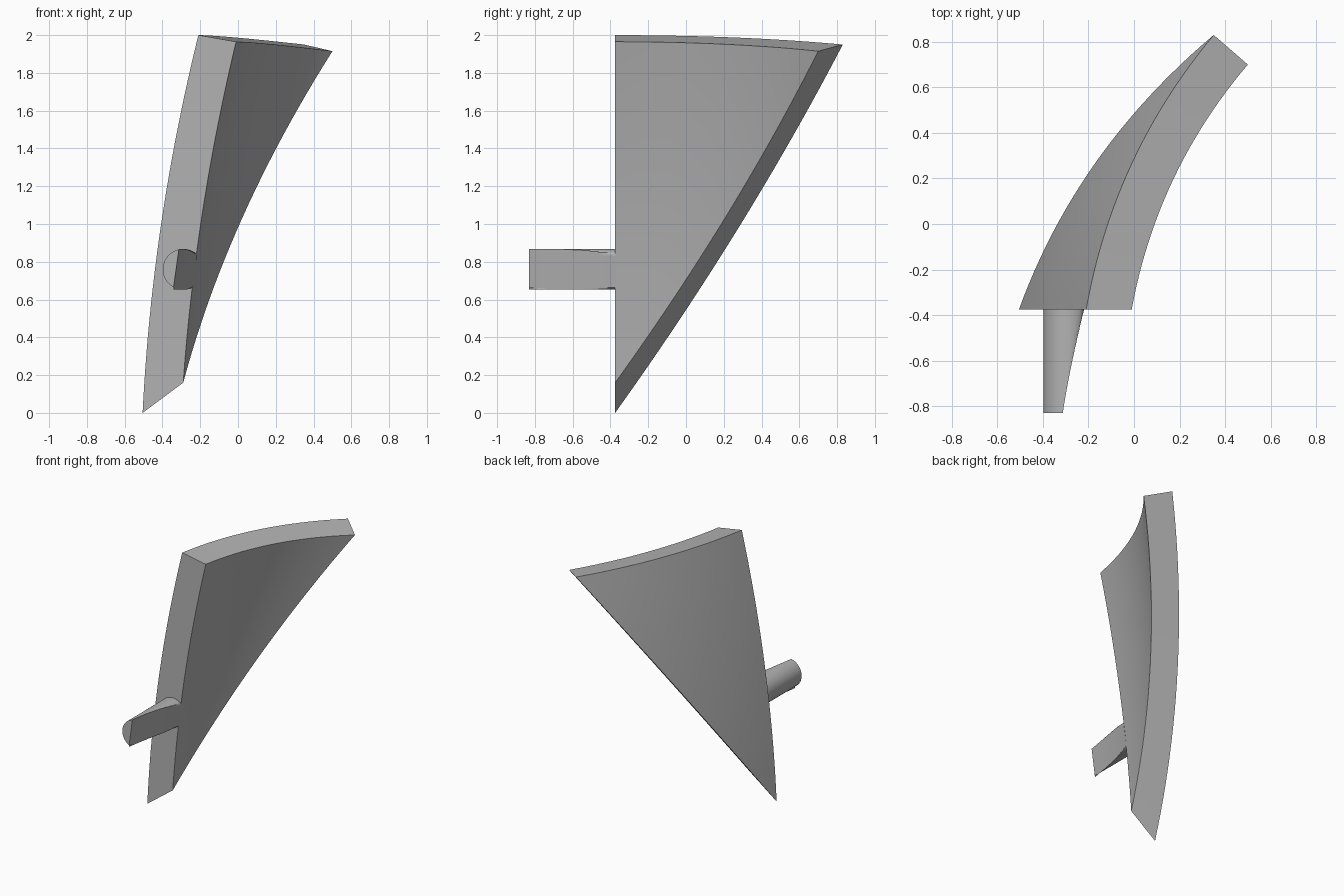
import bpy, bmesh, math
from mathutils import Vector

cube = bpy.data.objects.get("Cube")
if cube:
    bpy.data.objects.remove(cube, do_unlink=True)

# Single plain grey
grey = bpy.data.materials.new("plain_grey")
grey.use_nodes = True
GREY = (0.45, 0.45, 0.45, 1.0)
grey.diffuse_color = GREY
grey.node_tree.nodes["Principled BSDF"].inputs["Base Color"].default_value = GREY


def finish(name, bm):
    bmesh.ops.recalc_face_normals(bm, faces=bm.faces[:])
    mesh = bpy.data.meshes.new(name)
    bm.to_mesh(mesh)
    bm.free()
    mesh.materials.append(grey)
    obj = bpy.data.objects.new(name, mesh)
    bpy.context.collection.objects.link(obj)
    bpy.ops.object.select_all(action='DESELECT')
    obj.select_set(True)
    bpy.context.view_layer.objects.active = obj
    bpy.ops.object.shade_smooth_by_angle(angle=math.radians(30))
    return obj


N = 24  # divisions along each side of the curved triangle


def curved_triangle(bm, corners, mids):
    """Quadratic patch through three corners and three edge midpoints (AB, BC, CA)."""
    a, b, c = map(Vector, corners)
    ab, bc, ca = map(Vector, mids)
    ab, bc, ca = 2*ab - (a + b)/2, 2*bc - (b + c)/2, 2*ca - (c + a)/2
    grid = {}
    for i in range(N + 1):
        for j in range(N + 1 - i):
            u, v = i / N, j / N
            w = 1 - u - v
            grid[i, j] = bm.verts.new(u*u*a + v*v*b + w*w*c
                                      + 2*u*v*ab + 2*v*w*bc + 2*w*u*ca)
    for i in range(N):
        for j in range(N - i):
            bm.faces.new((grid[i, j], grid[i+1, j], grid[i, j+1]))
            if i + j < N - 1:
                bm.faces.new((grid[i+1, j], grid[i+1, j+1], grid[i, j+1]))
    rim = [grid[i, 0] for i in range(N)]
    rim += [grid[N - k, k] for k in range(N)]
    rim += [grid[0, N - k] for k in range(N)]
    return rim


# Curved triangular panel: outer and inner skins joined by a rim
bm = bmesh.new()
outer = curved_triangle(
    bm,
    [(-0.21, -0.375, 2.0), (0.35, 0.83, 1.95), (-0.505, -0.375, 0.0)],
    [(-0.01, 0.265, 1.987), (-0.165, 0.275, 0.975), (-0.407, -0.375, 1.0)])
inner = curved_triangle(
    bm,
    [(-0.01, -0.375, 1.965), (0.50, 0.70, 1.915), (-0.29, -0.375, 0.16)],
    [(0.173, 0.197, 1.952), (0.025, 0.21, 1.0375), (-0.188, -0.375, 1.0625)])
for k in range(len(outer)):
    n = (k + 1) % len(outer)
    bm.faces.new((outer[k], outer[n], inner[n], inner[k]))
finish("curved_panel", bm)

# Round pin, trimmed on one side by the continued inner skin of the panel
CX, CZ, R, SEG, STEPS = -0.29, 0.76, 0.108, 64, 10
Y0, Y1 = -0.83, -0.37


def trim_x(y, z):
    t = (y - Y0) / (Y1 - Y0)
    return -0.328 + 0.10*t - 0.03*t*(1 - t) + 0.14*(z - CZ)


bm = bmesh.new()
rings = []
for s in range(STEPS + 1):
    y = Y0 + (Y1 - Y0) * s / STEPS
    ring = []
    for k in range(SEG):
        ang = 2 * math.pi * k / SEG
        z = CZ + R * math.sin(ang)
        ring.append(bm.verts.new((min(CX + R * math.cos(ang), trim_x(y, z)), y, z)))
    rings.append(ring)
for r0, r1 in zip(rings, rings[1:]):
    for k in range(SEG):
        n = (k + 1) % SEG
        bm.faces.new((r0[k], r0[n], r1[n], r1[k]))
bm.faces.new(rings[0])
bm.faces.new(rings[-1])
finish("mounting_pin", bm)
